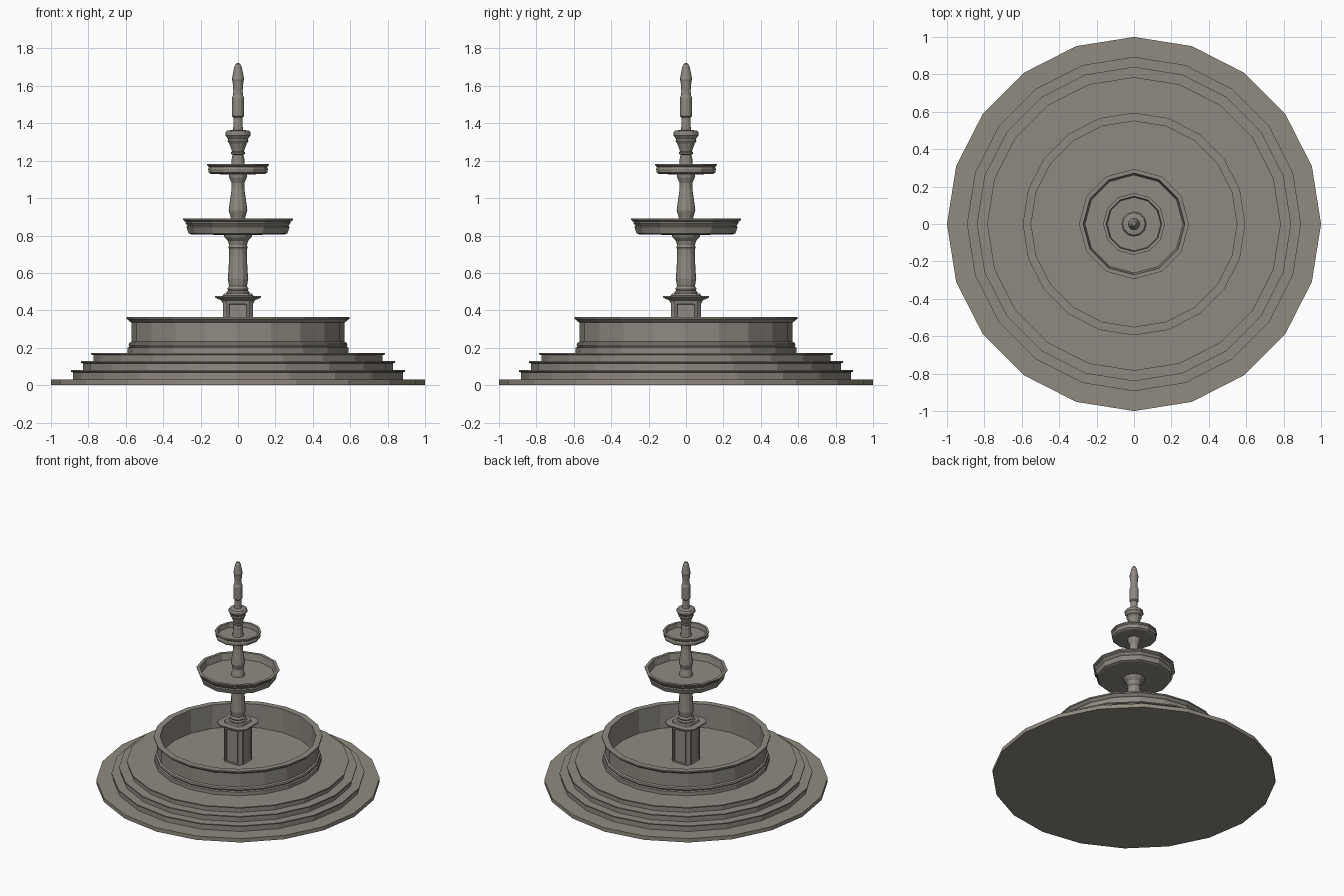
import bpy, bmesh, math


def material(name, rgb):
    m = bpy.data.materials.new(name)
    m.diffuse_color = (*rgb, 1)
    return m


STONE = material("grey stone", (0.275, 0.255, 0.222))
PAVING = material("warm paving stone", (0.285, 0.258, 0.215))


def finish(bm, name, mat):
    bmesh.ops.recalc_face_normals(bm, faces=bm.faces)
    me = bpy.data.meshes.new(name)
    bm.to_mesh(me)
    bm.free()
    me.materials.append(mat)
    ob = bpy.data.objects.new(name, me)
    bpy.context.collection.objects.link(ob)
    return ob


def loft(rings):
    """Skin a stack of equal-length point rings and cap both ends."""
    bm = bmesh.new()
    vs = [[bm.verts.new(p) for p in ring] for ring in rings]
    n = len(vs[0])
    for a, b in zip(vs, vs[1:]):
        for i in range(n):
            j = (i + 1) % n
            bm.faces.new((a[i], a[j], b[j], b[i]))
    bm.faces.new(vs[0][::-1])
    bm.faces.new(vs[-1])
    return bm


def lathe(name, sides, profile, mat=STONE):
    """Faceted turned part from (radius, height) pairs."""
    ang = [2 * math.pi * i / sides for i in range(sides)]
    return finish(loft([[(r * math.cos(a), r * math.sin(a), z) for a in ang]
                        for r, z in profile]), name, mat)


def square_loft(name, sections, panel=False):
    """Square part with cut corners from (half width, corner cut, height)."""
    rings = []
    for h, c, z in sections:
        k = h - c
        rings.append([(h, -k, z), (h, k, z), (k, h, z), (-k, h, z),
                      (-h, k, z), (-h, -k, z), (-k, -h, z), (k, -h, z)])
    bm = loft(rings)
    if panel:
        bm.normal_update()
        big = [f for f in bm.faces if abs(f.normal.z) < 0.1
               and max(abs(f.normal.x), abs(f.normal.y)) > 0.95]
        bmesh.ops.inset_individual(bm, faces=big, thickness=0.014, depth=0)
        bmesh.ops.inset_individual(bm, faces=big, thickness=0.004, depth=-0.01)
    return finish(bm, name, STONE)


# Ground disc and three steps with overhanging lips
lathe("ground_disc", 20, [(1, 0), (1, 0.03)], PAVING)
for i, (r, z0, z1) in enumerate([(0.893, 0.03, 0.08), (0.84, 0.08, 0.128),
                                 (0.785, 0.128, 0.172)]):
    lathe(f"step_{i + 1}", 20, [(r - 0.012, z0), (r - 0.012, z1 - 0.012),
                                (r, z1 - 0.008), (r, z1)])

# Main basin with moulded foot and rim
lathe("basin", 20, [(0.59, 0.172), (0.59, 0.2), (0.58, 0.205), (0.585, 0.215),
                    (0.582, 0.226), (0.57, 0.232), (0.57, 0.335), (0.578, 0.34),
                    (0.588, 0.35), (0.595, 0.353), (0.595, 0.363),
                    (0.55, 0.363), (0.55, 0.18)])

# Square pedestal with sunken panels and moulded cap
square_loft("pedestal", [(0.08, 0.022, 0.175), (0.08, 0.022, 0.445)], panel=True)
square_loft("pedestal_cap", [(0.085, 0.024, 0.44), (0.088, 0.026, 0.452),
                             (0.105, 0.038, 0.46), (0.123, 0.046, 0.468),
                             (0.123, 0.046, 0.476), (0.08, 0.025, 0.478),
                             (0.075, 0.022, 0.49)])

# Lower column
lathe("lower_column", 12, [(0.062, 0.485), (0.062, 0.497), (0.052, 0.505),
                           (0.057, 0.515), (0.048, 0.53), (0.055, 0.57),
                           (0.052, 0.6), (0.047, 0.69), (0.047, 0.725),
                           (0.052, 0.735), (0.048, 0.75), (0.053, 0.77),
                           (0.072, 0.79), (0.078, 0.808)])

# Large bowl
lathe("large_bowl", 12, [(0.07, 0.803), (0.25, 0.806), (0.265, 0.812),
                         (0.276, 0.845), (0.27, 0.852), (0.282, 0.868),
                         (0.282, 0.874), (0.293, 0.882), (0.294, 0.891),
                         (0.272, 0.891), (0.262, 0.84)])

# Middle column
lathe("middle_column", 12, [(0.05, 0.835), (0.046, 0.86), (0.038, 0.895),
                            (0.046, 0.92), (0.05, 0.935), (0.047, 0.96),
                            (0.034, 1.05), (0.034, 1.08), (0.047, 1.11),
                            (0.05, 1.135)])

# Small bowl
lathe("small_bowl", 12, [(0.05, 1.126), (0.145, 1.129), (0.157, 1.137),
                         (0.16, 1.155), (0.155, 1.166), (0.164, 1.173),
                         (0.165, 1.182), (0.148, 1.182), (0.143, 1.148)])

# Upper stem and urn
lathe("urn", 12, [(0.04, 1.145), (0.034, 1.2), (0.033, 1.222), (0.028, 1.23),
                  (0.038, 1.237), (0.038, 1.245), (0.032, 1.25),
                  (0.046, 1.29), (0.056, 1.305), (0.052, 1.315),
                  (0.067, 1.335), (0.067, 1.35), (0.06, 1.36), (0.027, 1.365)])

# Finial spire
lathe("finial", 12, [(0.026, 1.36), (0.024, 1.43), (0.033, 1.438),
                     (0.033, 1.535), (0.026, 1.55), (0.025, 1.575),
                     (0.029, 1.625), (0.033, 1.635), (0.03, 1.65),
                     (0.02, 1.7), (0.012, 1.718), (0.004, 1.722)])
